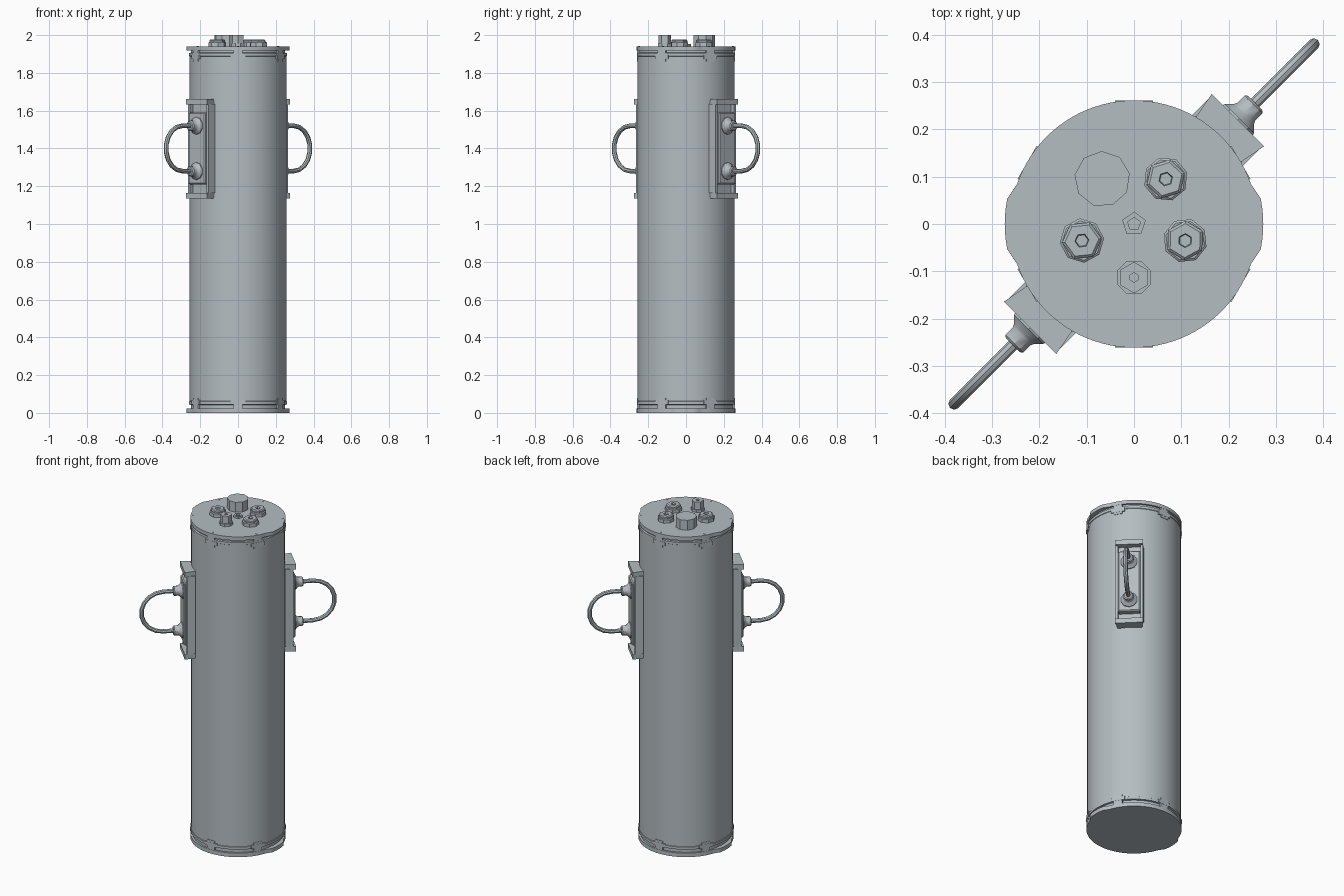
import bpy, bmesh, math
from mathutils import Matrix, Vector

if "Cube" in bpy.data.objects:
    bpy.data.objects.remove(bpy.data.objects["Cube"])

grey = bpy.data.materials.new("steel grey")
grey.diffuse_color = (0.46, 0.51, 0.54, 1)
grey.use_nodes = True
grey.node_tree.nodes["Principled BSDF"].inputs["Base Color"].default_value = grey.diffuse_color


def finish(ob, angle=32):
    ob.data.materials.append(grey)
    bpy.ops.object.select_all(action='DESELECT')
    ob.select_set(True)
    bpy.context.view_layer.objects.active = ob
    bpy.ops.object.shade_smooth_by_angle(angle=math.radians(angle))
    return ob


def add_mesh(name, bm, mat=Matrix()):
    bmesh.ops.recalc_face_normals(bm, faces=bm.faces)
    bm.transform(mat)
    me = bpy.data.meshes.new(name)
    bm.to_mesh(me)
    bm.free()
    ob = bpy.data.objects.new(name, me)
    bpy.context.collection.objects.link(ob)
    return finish(ob)


def lathe(name, profile, n, mat=Matrix(), turn=0.0):
    """Spin (radius, height) pairs about z and cap both ends."""
    bm = bmesh.new()
    rings = []
    for r, z in profile:
        angles = [turn + 2 * math.pi * i / n for i in range(n)]
        rings.append([bm.verts.new((r * math.cos(a), r * math.sin(a), z)) for a in angles])
    for a, b in zip(rings, rings[1:]):
        for i in range(n):
            bm.faces.new((a[i], a[(i + 1) % n], b[(i + 1) % n], b[i]))
    bm.faces.new(rings[0])
    bm.faces.new(rings[-1])
    return add_mesh(name, bm, mat)


def prism(name, outline, z0, z1, mat=Matrix()):
    """Extrude an xy outline between two heights."""
    bm = bmesh.new()
    f = bm.faces.new([bm.verts.new((x, y, z0)) for x, y in outline])
    up = bmesh.ops.extrude_face_region(bm, geom=[f])['geom']
    bmesh.ops.translate(bm, vec=(0, 0, z1 - z0),
                        verts=[v for v in up if isinstance(v, bmesh.types.BMVert)])
    return add_mesh(name, bm, mat)


def box(name, x, y, z, mat=Matrix(), bevel=0.0):
    bm = bmesh.new()
    size = [b - a for a, b in (x, y, z)]
    mid = Vector([(a + b) / 2 for a, b in (x, y, z)])
    bmesh.ops.create_cube(bm, size=1, matrix=Matrix.Translation(mid) @ Matrix.Diagonal((*size, 1)))
    if bevel:
        bmesh.ops.bevel(bm, geom=bm.edges[:], offset=bevel, segments=1, affect='EDGES')
    return add_mesh(name, bm, mat)


def rot_z(deg):
    return Matrix.Rotation(math.radians(deg), 4, 'Z')


# main tube with a groove near each end
lathe("tube_body", [(0.25, 0.02), (0.25, 0.043), (0.26, 0.045), (0.26, 0.06), (0.257, 0.062),
                    (0.257, 1.888), (0.26, 1.89), (0.26, 1.905), (0.25, 1.907), (0.25, 1.925)], 64)


# end caps: round discs with a grip lug on each side
def cap_outline(n=96):
    pts = []
    for i in range(n):
        a = 2 * math.pi * i / n
        off = abs(math.asin(math.sin(a)))
        lug = min(1, max(0, (0.29 - off) / 0.06)) * 0.012
        pts.append(((0.261 + lug) * math.cos(a), (0.261 + lug) * math.sin(a)))
    return pts


prism("bottom_cap", cap_outline(), 0.0, 0.024)
prism("top_cap", cap_outline(), 1.918, 1.94)

# small latches bridging the grooves, with a pin on the top rim
for deg in (30, 90, 150, 210, 270, 330):
    m = rot_z(deg)
    for label, sign, base in (("lower", 1, 0.0), ("upper", -1, 1.94)):
        def span(a, b):
            return tuple(sorted((base + sign * a, base + sign * b)))
        box(label + "_latch", (0.235, 0.2605), (-0.04, 0.04), span(0.045, 0.067), m)
        box(label + "_latch_tab", (0.235, 0.2595), (-0.025, 0.025), span(0.02, 0.08), m)
    lathe("rim_pin", [(0.007, 1.93), (0.007, 1.942)], 3, m @ Matrix.Translation((0.246, 0, 0)))

# carrying handles on opposite sides, built facing +x and then turned
for side, deg in (("back", 45), ("front", 225)):
    m = rot_z(deg)
    box(side + "_handle_backing", (0.235, 0.275), (-0.068, 0.068), (1.14, 1.655), m)
    box(side + "_handle_plate", (0.255, 0.31), (-0.062, 0.062), (1.21, 1.59), m, 0.006)
    for z in (1.135, 1.632):
        prism(side + "_handle_clamp",
              [(0.25, -0.067), (0.31, -0.078), (0.31, 0.078), (0.25, 0.067)], z, z + 0.03, m)
    for y in (-0.069, 0.069):
        box(side + "_handle_rail", (0.25, 0.297), (y - 0.007, y + 0.007), (1.165, 1.635), m)
    for z in (1.28, 1.52):
        lathe(side + "_handle_boss",
              [(0.048, 0.30), (0.046, 0.315), (0.032, 0.328), (0.028, 0.335), (0.028, 0.357), (0.022, 0.362)],
              10, m @ Matrix.Translation((0, 0, z)) @ Matrix.Rotation(math.pi / 2, 4, 'Y'))
    # bent grip bar
    path = [(0.34, 0.12)]
    for i in range(10):
        a = math.pi / 2 - math.pi * i / 9
        path.append((0.417 + 0.122 * math.cos(a), 0.12 * math.sin(a)))
    path.append((0.34, -0.12))
    cu = bpy.data.curves.new(side + "_handle_grip", 'CURVE')
    cu.dimensions = '3D'
    cu.bevel_depth = 0.0125
    cu.bevel_resolution = 2
    cu.use_fill_caps = True
    sp = cu.splines.new('POLY')
    sp.points.add(len(path) - 1)
    for p, (u, h) in zip(sp.points, path):
        p.co = (*(m @ Vector((u, 0, 1.40 + h))), 1)
    ob = bpy.data.objects.new(side + "_handle_grip", cu)
    bpy.context.collection.objects.link(ob)
    bpy.ops.object.select_all(action='DESELECT')
    ob.select_set(True)
    bpy.context.view_layer.objects.active = ob
    bpy.ops.object.convert(target='MESH')
    finish(bpy.context.view_layer.objects.active, 40)

# connectors on the top cap: washer, nut and a drilled centre
for x, y, turn in ((0.067, 0.095, 0.3), (-0.11, -0.035, 0.1), (0.108, -0.035, 0.5)):
    m = Matrix.Translation((x, y, 0))
    lathe("connector_base", [(0.047, 1.935), (0.047, 1.960), (0.042, 1.964)], 8, m, turn)
    lathe("connector_nut", [(0.042, 1.95), (0.042, 1.972), (0.036, 1.977), (0.015, 1.977), (0.013, 1.966)],
          6, m, turn)

# tall hexagonal plug at the front
m = Matrix.Translation((0, -0.113, 0))
lathe("plug_base", [(0.038, 1.935), (0.038, 1.955)], 8, m, math.pi / 8)
lathe("plug_post", [(0.033, 1.95), (0.033, 2.0), (0.010, 2.0), (0.010, 1.99)], 6, m, math.pi / 6)

# plain round stopper and central vent screw
lathe("stopper", [(0.059, 1.935), (0.059, 2.0)], 9, Matrix.Translation((-0.067, 0.095, 0)), 0.2)
lathe("vent_screw", [(0.026, 1.935), (0.026, 1.952), (0.014, 1.952), (0.014, 1.944)], 5, turn=0.3)
